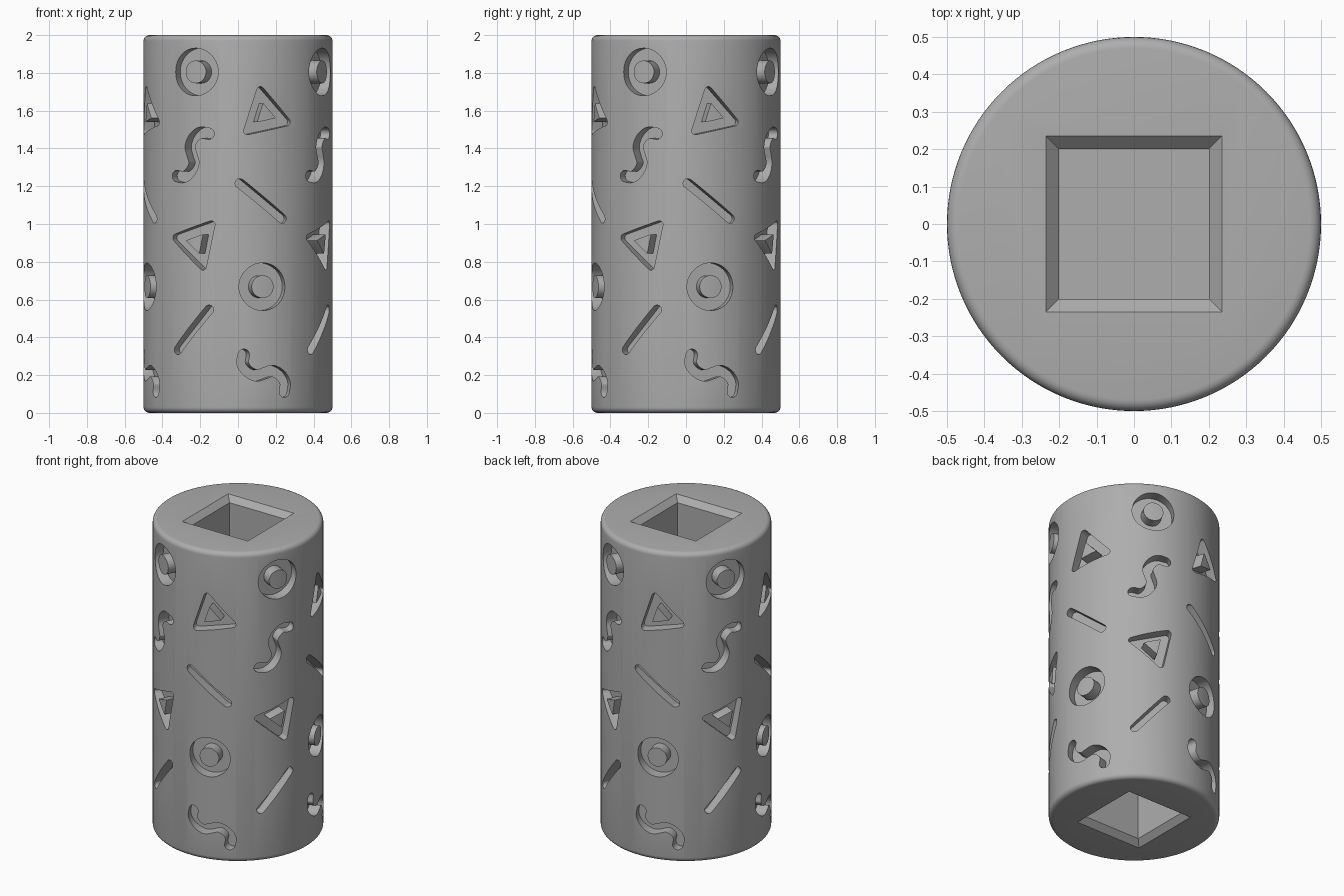
import bpy, bmesh
from math import sin, cos, pi, radians
from mathutils import Vector

if "Cube" in bpy.data.objects:
    bpy.data.objects.remove(bpy.data.objects["Cube"])

R, FLOOR, OUT = 0.5, 0.43, 0.56      # roller radius, recess floor, cutter top

grey = bpy.data.materials.new("plain_grey")
grey.use_nodes = True
colour = (0.42, 0.42, 0.42, 1)
grey.diffuse_color = colour
grey.node_tree.nodes["Principled BSDF"].inputs["Base Color"].default_value = colour


def make_object(name, bm):
    bmesh.ops.recalc_face_normals(bm, faces=bm.faces)
    mesh = bpy.data.meshes.new(name)
    bm.to_mesh(mesh)
    bm.free()
    mesh.materials.append(grey)
    ob = bpy.data.objects.new(name, mesh)
    bpy.context.collection.objects.link(ob)
    return ob


# ---- flat outlines, each a list of (u, v) points ----
def circle(r, n=40):
    return [Vector((r * cos(2 * pi * i / n), r * sin(2 * pi * i / n))) for i in range(n)]


def triangle(r, turn, rounding, steps=6):
    pts = []
    for k in range(3):
        a = radians(turn + 120 * k)
        tip = Vector((cos(a), sin(a))) * r
        for i in range(steps + 1):
            b = a + radians(120) * (i / steps - 0.5)
            pts.append(tip + Vector((cos(b), sin(b))) * rounding)
    return pts


def stroke(path, half, steps=8):
    """Round-ended ribbon around an open path."""
    dirs = [(path[min(i + 1, len(path) - 1)] - path[max(i - 1, 0)]).normalized()
            for i in range(len(path))]
    side = [Vector((-d.y, d.x)) * half for d in dirs]

    def cap(p, n):
        d = Vector((n.y, -n.x))
        return [p + n * cos(pi * i / steps) + d * sin(pi * i / steps)
                for i in range(1, steps)]
    left = [p + n for p, n in zip(path, side)]
    right = [p - n for p, n in zip(path, side)]
    return left + cap(path[-1], side[-1]) + right[::-1] + cap(path[0], -side[0])


def smooth_path(points, steps=5):
    """Catmull-Rom curve through the points."""
    p = [points[0] * 2 - points[1]] + points + [points[-1] * 2 - points[-2]]
    out = []
    for i in range(1, len(p) - 2):
        a, b, c, d = p[i - 1:i + 3]
        for s in range(steps):
            t = s / steps
            out.append((b * 2 + (c - a) * t + (a * 2 - b * 5 + c * 4 - d) * t * t
                        + (b * 3 - a - c * 3 + d) * t ** 3) / 2)
    return out + [points[-1]]


half_s = [Vector(p) for p in ((.098, .112), (.05, .117), (.01, .09), (-.012, .045))]
s_path = smooth_path(half_s + [Vector((0, 0))] + [-p for p in half_s[::-1]])
s_turned = [Vector((-p.y, p.x)) for p in s_path]


def bar(u, v):
    return stroke([Vector((-u, -v)), Vector((u, v))], 0.025)


def tri_pair(turn):
    return triangle(.13, turn, .02), triangle(.058, turn, .002)


ring = circle(.126), circle(.06)

# ---- pattern: angle round the roller, height, outline, raised island ----
pattern = [
    (-26.7, 1.805, *ring),
    (-29.3, 1.366, stroke(s_path, .03), None),
    (-26.5, 0.90, *tri_pair(48)),
    (-28.7, 0.44, bar(.094, .106), None),
    (16.9, 1.58, *tri_pair(102)),
    (14.5, 1.122, bar(.115, -.093), None),
    (15.2, 0.668, *ring),
    (16.5, 0.21, stroke(s_turned, .03), None),
]


def add_prism(bm, angle, height, outer, inner):
    n = Vector((sin(angle), -cos(angle), 0))
    t = Vector((cos(angle), sin(angle), 0))

    def loop(pts, depth):
        return [bm.verts.new(n * depth + t * p.x + Vector((0, 0, height + p.y))) for p in pts]

    def band(a, b):
        for i in range(len(a)):
            j = (i + 1) % len(a)
            bm.faces.new((a[i], a[j], b[j], b[i]))
    low, high = loop(outer, FLOOR), loop(outer, OUT)
    band(low, high)
    if inner:
        low_in, high_in = loop(inner, FLOOR), loop(inner, OUT)
        band(high, high_in)
        band(high_in, low_in)
        band(low_in, low)
    else:
        bm.faces.new(low)
        bm.faces.new(high)


# ---- cutter for the pattern, repeated on four sides ----
bm = bmesh.new()
for quarter in range(4):
    for angle, height, outer, inner in pattern:
        add_prism(bm, radians(angle + 90 * quarter), height, outer, inner)
pattern_cutter = make_object("pattern_cutter", bm)

# ---- cutter for the square sockets with chamfered mouths ----
bm = bmesh.new()
for end, sign in ((2, -1), (0, 1)):
    rows = []
    for half, depth in ((.255, -.02), (.2, .035), (.2, .6)):
        rows.append([bm.verts.new((x * half, y * half, end + sign * depth))
                     for x, y in ((-1, -1), (1, -1), (1, 1), (-1, 1))])
    for a, b in zip(rows, rows[1:]):
        for i in range(4):
            j = (i + 1) % 4
            bm.faces.new((a[i], a[j], b[j], b[i]))
    bm.faces.new(rows[0])
    bm.faces.new(rows[-1])
socket_cutter = make_object("socket_cutter", bm)

# ---- roller body with rounded rims ----
bm = bmesh.new()
bmesh.ops.create_cone(bm, cap_ends=True, segments=128, radius1=R, radius2=R, depth=2)
bmesh.ops.translate(bm, verts=bm.verts, vec=(0, 0, 1))
rims = [e for e in bm.edges if abs(e.verts[0].co.z - e.verts[1].co.z) < 0.01]
bmesh.ops.bevel(bm, geom=rims, offset=0.03, segments=5, profile=0.5, affect='EDGES')
roller = make_object("roller_body", bm)

for cutter in (pattern_cutter, socket_cutter):
    cutter.hide_render = True
    cutter.hide_viewport = True
    mod = roller.modifiers.new(cutter.name, 'BOOLEAN')
    mod.operation = 'DIFFERENCE'
    mod.solver = 'EXACT'
    mod.object = cutter

# ---- apply the cuts and shade ----
bpy.context.view_layer.update()
graph = bpy.context.evaluated_depsgraph_get()
cut = bpy.data.meshes.new_from_object(roller.evaluated_get(graph))
roller.modifiers.clear()
roller.data = cut
for cutter in (pattern_cutter, socket_cutter):
    bpy.data.objects.remove(cutter)
bpy.context.view_layer.objects.active = roller
roller.select_set(True)
bpy.ops.object.shade_smooth_by_angle(angle=radians(30))
